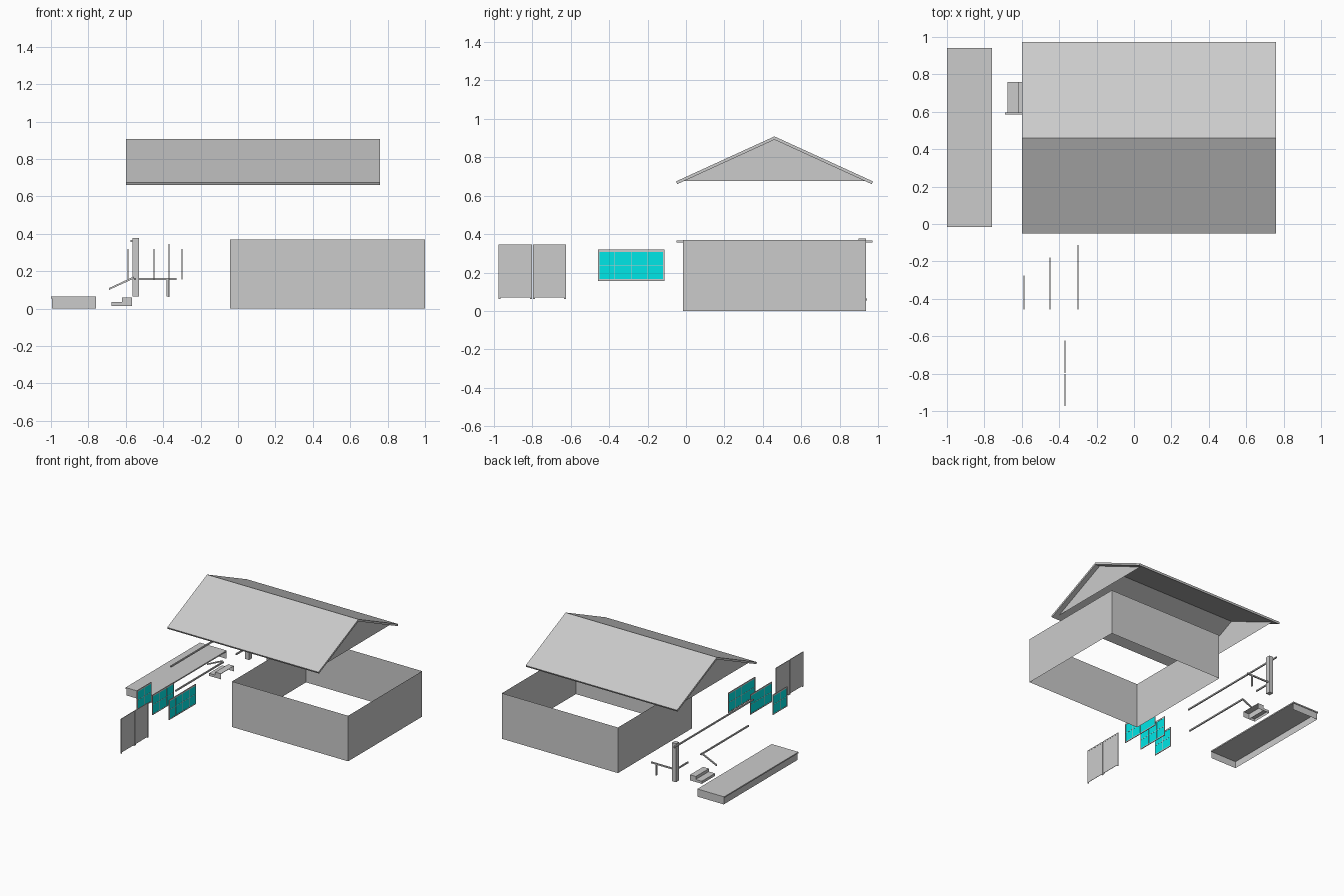
import bpy, bmesh
from mathutils import Vector

if "Cube" in bpy.data.objects:
    bpy.data.objects.remove(bpy.data.objects["Cube"])


def finish(name, bm, mat=None, normals=True):
    if normals:
        bmesh.ops.recalc_face_normals(bm, faces=bm.faces)
    me = bpy.data.meshes.new(name)
    bm.to_mesh(me)
    bm.free()
    ob = bpy.data.objects.new(name, me)
    bpy.context.collection.objects.link(ob)
    if mat:
        me.materials.append(mat)
    return ob


def add_box(bm, x, y, z, open_sides=()):
    """Box from (min, max) ranges; faces whose normals are listed are left out."""
    vs = bmesh.ops.create_cube(bm, size=1)["verts"]
    for v in vs:
        v.co = Vector([r[0] if c < 0 else r[1] for c, r in zip(v.co, (x, y, z))])
    faces = list({f for v in vs for f in v.link_faces})
    for f in faces:
        f.normal_update()
    gone = [f for f in faces if any(f.normal.dot(Vector(d)) > 0.9 for d in open_sides)]
    bmesh.ops.delete(bm, geom=gone, context="FACES_ONLY")


def boxes(name, parts, mat=None, open_sides=()):
    bm = bmesh.new()
    for p in parts:
        add_box(bm, *p, open_sides=open_sides)
    return finish(name, bm, mat, normals=not open_sides)


def extrude_profile(name, pts, vec):
    """Closed prism: profile polygon swept along vec."""
    bm = bmesh.new()
    f = bm.faces.new([bm.verts.new(p) for p in pts])
    ext = bmesh.ops.extrude_face_region(bm, geom=[f], use_keep_orig=True)["geom"]
    bmesh.ops.translate(bm, vec=vec, verts=[g for g in ext if isinstance(g, bmesh.types.BMVert)])
    return finish(name, bm)


UP, DOWN, EAST = (0, 0, 1), (0, 0, -1), (1, 0, 0)

# House walls: open shell
boxes("house_walls", [((-0.043, 1.0), (-0.015, 0.935), (0, 0.37))], open_sides=(UP, DOWN))

# Gable roof: bent slab plus two gable triangles
MID = 0.46
slab = [(-0.6, MID - 0.512, 0.674), (-0.6, MID, 0.908), (-0.6, MID + 0.512, 0.674),
        (-0.6, MID + 0.505, 0.66), (-0.6, MID, 0.891), (-0.6, MID - 0.505, 0.66)]
extrude_profile("roof", slab, (1.36, 0, 0))
bm = bmesh.new()
for x in (-0.56, 0.72):
    tri = [(x, MID - 0.472, 0.676), (x, MID + 0.472, 0.676), (x, MID, 0.891)]
    if x < 0:
        tri.reverse()
    bm.faces.new([bm.verts.new(p) for p in tri])
finish("gable_ends", bm, normals=False)

# Porch deck: boards over a hollow skirt open towards the house
boxes("porch_deck", [((-1.0, -0.76), (-0.015, 0.94), (0.055, 0.065))])
boxes("porch_skirt", [((-0.994, -0.76), (-0.01, 0.935), (0, 0.055))], open_sides=(UP, DOWN, EAST))

# Two hollow steps
boxes("lower_step", [((-0.675, -0.62), (0.592, 0.76), (0.015, 0.036))], open_sides=(DOWN, EAST))
boxes("upper_step", [((-0.62, -0.568), (0.592, 0.76), (0.015, 0.06))], open_sides=(DOWN, EAST))

# Porch post and roof beam
boxes("porch_post", [((-0.565, -0.53), (0.898, 0.935), (0.065, 0.378))])
boxes("porch_beam", [((-0.575, -0.565), (-0.05, 0.97), (0.357, 0.368))])

# Porch railings
Z = (0.152, 0.163)
boxes("front_rails", [((-0.556, -0.546), (-0.015, 0.597), Z),
                      ((-0.556, -0.546), (0.76, 0.9), Z)])
boxes("end_rail", [((-0.53, -0.33), (0.912, 0.922), Z),
                   ((-0.381, -0.371), (0.912, 0.922), (0.065, 0.152))])
extrude_profile("stair_handrail", [(-0.69, 0.586, 0.110), (-0.556, 0.586, 0.172),
                                   (-0.556, 0.586, 0.161), (-0.69, 0.586, 0.100)], (0, 0.011, 0))

# Windows: teal glass with frame and glazing bars
glass = bpy.data.materials.new("glass_teal")
glass.diffuse_color = (0.0, 0.8, 0.8, 1)
glass.use_nodes = True
glass.node_tree.nodes["Principled BSDF"].inputs["Base Color"].default_value = glass.diffuse_color


def window(name, x, y0, y1, cols):
    z0, z1, w = 0.157, 0.319, 0.012
    fx = (x - 0.003, x + 0.003)
    boxes(name + "_glass", [((x - 0.0015, x + 0.0015), (y0 + w / 2, y1 - w / 2), (z0 + w / 2, z1 - w / 2))], glass)
    parts = [(fx, (y0, y1), (z0, z0 + w * 0.7)), (fx, (y0, y1), (z1 - w, z1)),
             (fx, (y0, y0 + w / 2), (z0 + w * 0.7, z1 - w)), (fx, (y1 - w / 2, y1), (z0 + w * 0.7, z1 - w))]
    bx = (x - 0.0025, x + 0.0025)
    mid = (z0 + z1) / 2
    parts.append((bx, (y0, y1), (mid - 0.002, mid + 0.002)))
    for i in range(1, cols):
        y = y0 + (y1 - y0) * i / cols
        parts.append((bx, (y - 0.002, y + 0.002), (z0 + w * 0.5, z1 - w * 0.5)))
    boxes(name + "_frame", parts)


window("large_window", -0.3, -0.457, -0.113, 4)
window("medium_window", -0.45, -0.457, -0.18, 3)
window("small_window", -0.588, -0.457, -0.275, 2)

# Doors: panel in a frame with jamb feet
for name, y0 in (("left_door", -0.974), ("right_door", -0.796)):
    y1, w = y0 + 0.172, 0.01
    fx = (-0.372, -0.367)
    boxes(name + "_panel", [((-0.371, -0.368), (y0 + w, y1 - w), (0.07, 0.335))])
    boxes(name + "_frame", [(fx, (y0, y0 + w), (0.062, 0.335)),
                            (fx, (y1 - w, y1), (0.062, 0.335)),
                            (fx, (y0, y1), (0.335, 0.345))])
